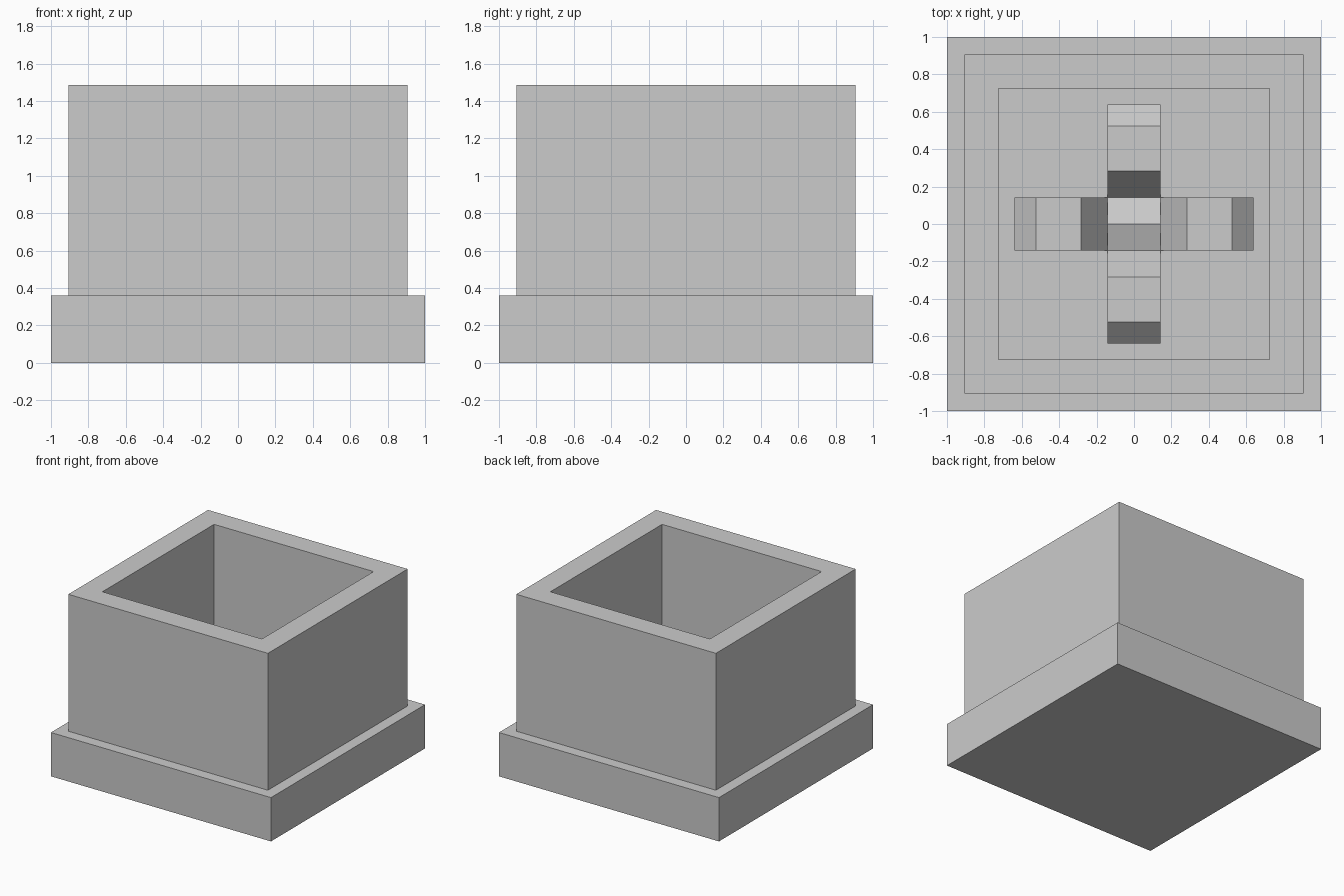
import bpy, bmesh, math
from mathutils import Matrix

cube = bpy.data.objects.get("Cube")
if cube:
    bpy.data.objects.remove(cube, do_unlink=True)

grey = bpy.data.materials.new("light_grey")
grey.use_nodes = True
grey.diffuse_color = (0.6, 0.6, 0.6, 1)
grey.node_tree.nodes["Principled BSDF"].inputs["Base Color"].default_value = grey.diffuse_color


def finish(bm, name):
    bmesh.ops.recalc_face_normals(bm, faces=bm.faces)
    mesh = bpy.data.meshes.new(name)
    bm.to_mesh(mesh)
    bm.free()
    mesh.materials.append(grey)
    obj = bpy.data.objects.new(name, mesh)
    bpy.context.collection.objects.link(obj)
    return obj


def box(half, bottom, top):
    bm = bmesh.new()
    size = Matrix.Diagonal((2 * half, 2 * half, top - bottom, 1))
    bmesh.ops.create_cube(bm, size=1, matrix=Matrix.Translation((0, 0, (bottom + top) / 2)) @ size)
    return bm


def prism(outline, half_width, name, turn=0):
    """Extrude a (y, z) outline along x, then turn it about z."""
    bm = bmesh.new()
    face = bm.faces.new([bm.verts.new((-half_width, y, z)) for y, z in outline])
    sweep = bmesh.ops.extrude_face_region(bm, geom=[face])
    verts = [v for v in sweep["geom"] if isinstance(v, bmesh.types.BMVert)]
    bmesh.ops.translate(bm, verts=verts, vec=(2 * half_width, 0, 0))
    bmesh.ops.rotate(bm, verts=bm.verts, matrix=Matrix.Rotation(turn, 3, 'Z'))
    return finish(bm, name)


BASE_TOP, RIM, FLOOR, WIDTH = 0.36, 1.485, 0.37, 0.142

# Square base slab
finish(box(1.0, 0, BASE_TOP), "base")

# Hollow square pot: inset the top face and push it down to the floor
pot = box(0.907, 0.2, RIM)
top = max(pot.faces, key=lambda f: f.calc_center_median().z)
bmesh.ops.inset_region(pot, faces=[top], thickness=0.182, use_even_offset=True)
hollow = bmesh.ops.extrude_face_region(pot, geom=[top])
sunk = [v for v in hollow["geom"] if isinstance(v, bmesh.types.BMVert)]
bmesh.ops.translate(pot, verts=sunk, vec=(0, 0, FLOOR - RIM))
if top.is_valid:
    bmesh.ops.delete(pot, geom=[top], context='FACES_ONLY')
finish(pot, "pot")

# Four bent leaves rising from the middle and drooping at the tip
ridge = [(WIDTH, 0.38), (0.283, 0.58), (0.525, 0.58), (0.64, 0.465)]
leaf = ridge + [(y, z - 0.04) for y, z in reversed(ridge)]
for i, side in enumerate(("back", "right", "front", "left")):
    prism(leaf, WIDTH, side + "_leaf", i * math.pi / 2)

# Peaked centre bud
bud = [(-WIDTH, FLOOR), (WIDTH, FLOOR), (WIDTH, 0.38), (0, 0.43), (-WIDTH, 0.38)]
prism(bud, WIDTH, "centre_bud")
